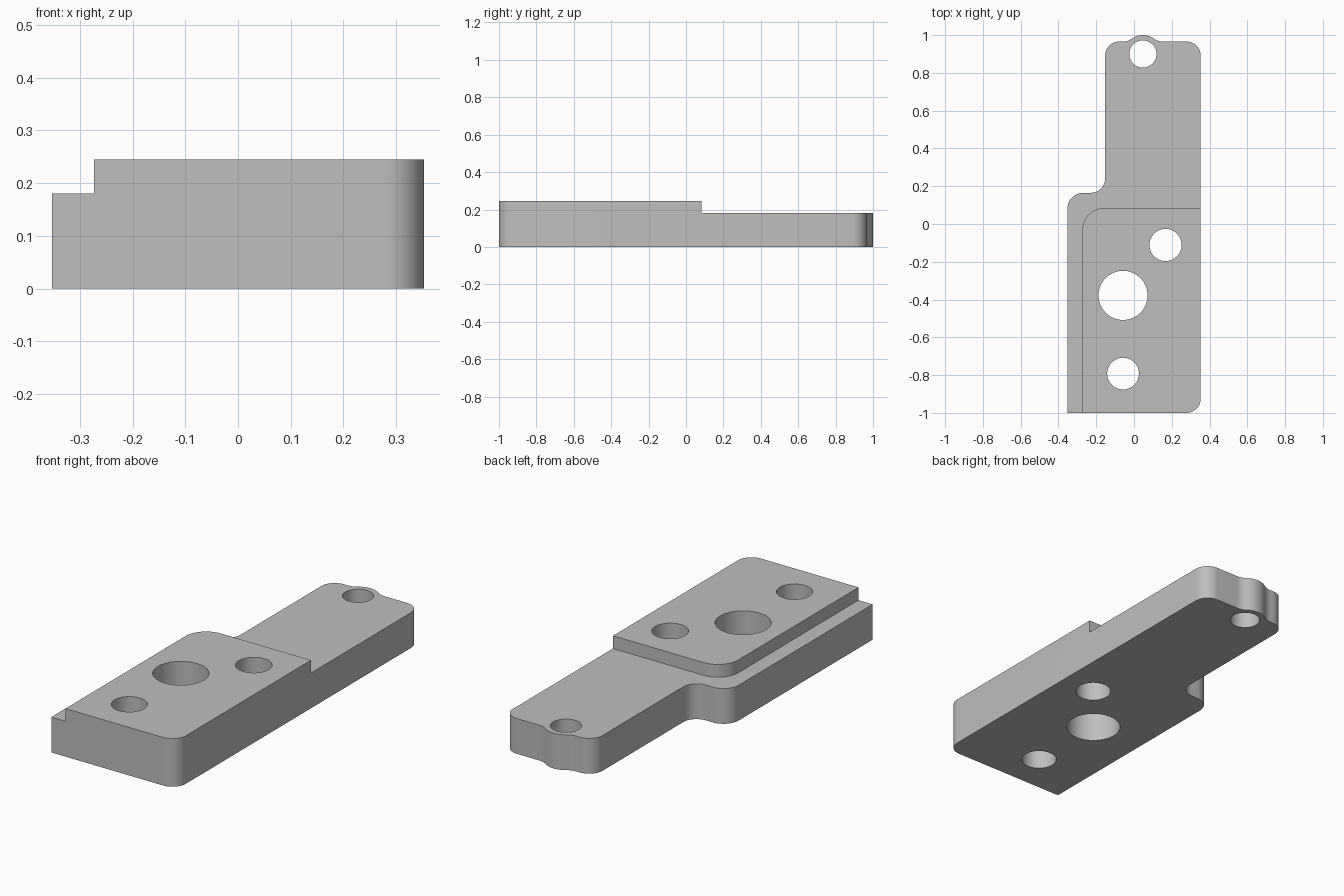
import bpy, bmesh, math
from mathutils import Vector

if "Cube" in bpy.data.objects:
    bpy.data.objects.remove(bpy.data.objects["Cube"], do_unlink=True)

HEIGHT, STEP = 0.245, 0.18       # raised pad top, lower ledge top
HALF, NECK, END = 0.353, -0.153, 0.966


def arc(cx, cy, r, start, end, steps=12):
    """Points along an arc, angles in degrees."""
    angles = [math.radians(start + (end - start) * i / steps) for i in range(steps + 1)]
    return [(cx + r * math.cos(a), cy + r * math.sin(a)) for a in angles]


def prism(name, outline, low, high):
    """Closed outline extruded upwards."""
    bm = bmesh.new()
    face = bm.faces.new([bm.verts.new((x, y, low)) for x, y in outline])
    result = bmesh.ops.extrude_face_region(bm, geom=[face])
    top = [v for v in result["geom"] if isinstance(v, bmesh.types.BMVert)]
    bmesh.ops.translate(bm, verts=top, vec=Vector((0, 0, high - low)))
    bmesh.ops.recalc_face_normals(bm, faces=bm.faces[:])
    mesh = bpy.data.meshes.new(name)
    bm.to_mesh(mesh)
    bm.free()
    obj = bpy.data.objects.new(name, mesh)
    bpy.context.collection.objects.link(obj)
    return obj


def cut(target, cutter):
    """Subtract the cutter, then discard it."""
    cutter.hide_render = True
    bpy.context.view_layer.objects.active = target
    mod = target.modifiers.new("cut", 'BOOLEAN')
    mod.operation = 'DIFFERENCE'
    mod.solver = 'EXACT'
    mod.object = cutter
    bpy.ops.object.modifier_apply(modifier=mod.name)
    bpy.data.objects.remove(cutter, do_unlink=True)


# End lug: round boss blended into the straight end by two fillets
lug_x, lug_y, lug_r, blend = 0.047, 0.9, 0.1, 0.08
rise = END + blend - lug_y
run = math.sqrt((lug_r + blend) ** 2 - rise ** 2)
tilt = math.degrees(math.atan2(rise, run))
lug = (arc(lug_x + run, END + blend, blend, 270, 180 + tilt, 8)
       + arc(lug_x, lug_y, lug_r, tilt, 180 - tilt, 16)[1:-1]
       + arc(lug_x - run, END + blend, blend, -tilt, -90, 8))

# Plate outline, counter-clockwise from the front left corner
r = 0.075
outline = ([(-HALF, -1)]
           + arc(HALF - r, -1 + r, r, -90, 0)
           + arc(HALF - r, END - r, r, 0, 90)
           + lug
           + arc(NECK + r, END - r, r, 90, 180)
           + arc(NECK - r, 0.165 + r, r, 0, -90)
           + arc(-HALF + 0.085, 0.08, 0.085, 90, 180))
plate = prism("mounting_plate", outline, 0, HEIGHT)

# Lower ledge around the raised pad
pad_x, pad_y, pad_r = -0.273, 0.084, 0.115
ledge = ([(-0.6, -1.2), (pad_x, -1.2)]
         + arc(pad_x + pad_r, pad_y - pad_r, pad_r, 180, 90)
         + [(0.6, pad_y), (0.6, 1.3), (-0.6, 1.3)])
cut(plate, prism("ledge_cutter", ledge, STEP, 0.5))

# Through holes
for x, y, radius in ((lug_x, 0.9, 0.072), (0.167, -0.111, 0.085),
                     (-0.058, -0.378, 0.13), (-0.058, -0.792, 0.084)):
    cut(plate, prism("hole_cutter", arc(x, y, radius, 0, 360, 64)[:-1], -0.2, 0.5))

# Plain grey finish
grey = bpy.data.materials.new("grey")
grey.use_nodes = True
colour = (0.52, 0.52, 0.52, 1)
grey.diffuse_color = colour
grey.node_tree.nodes["Principled BSDF"].inputs["Base Color"].default_value = colour
plate.data.materials.clear()
plate.data.materials.append(grey)

# Smooth rounded walls, sharp rims
bpy.ops.object.select_all(action='DESELECT')
plate.select_set(True)
bpy.context.view_layer.objects.active = plate
bpy.ops.object.shade_smooth_by_angle(angle=math.radians(30))
